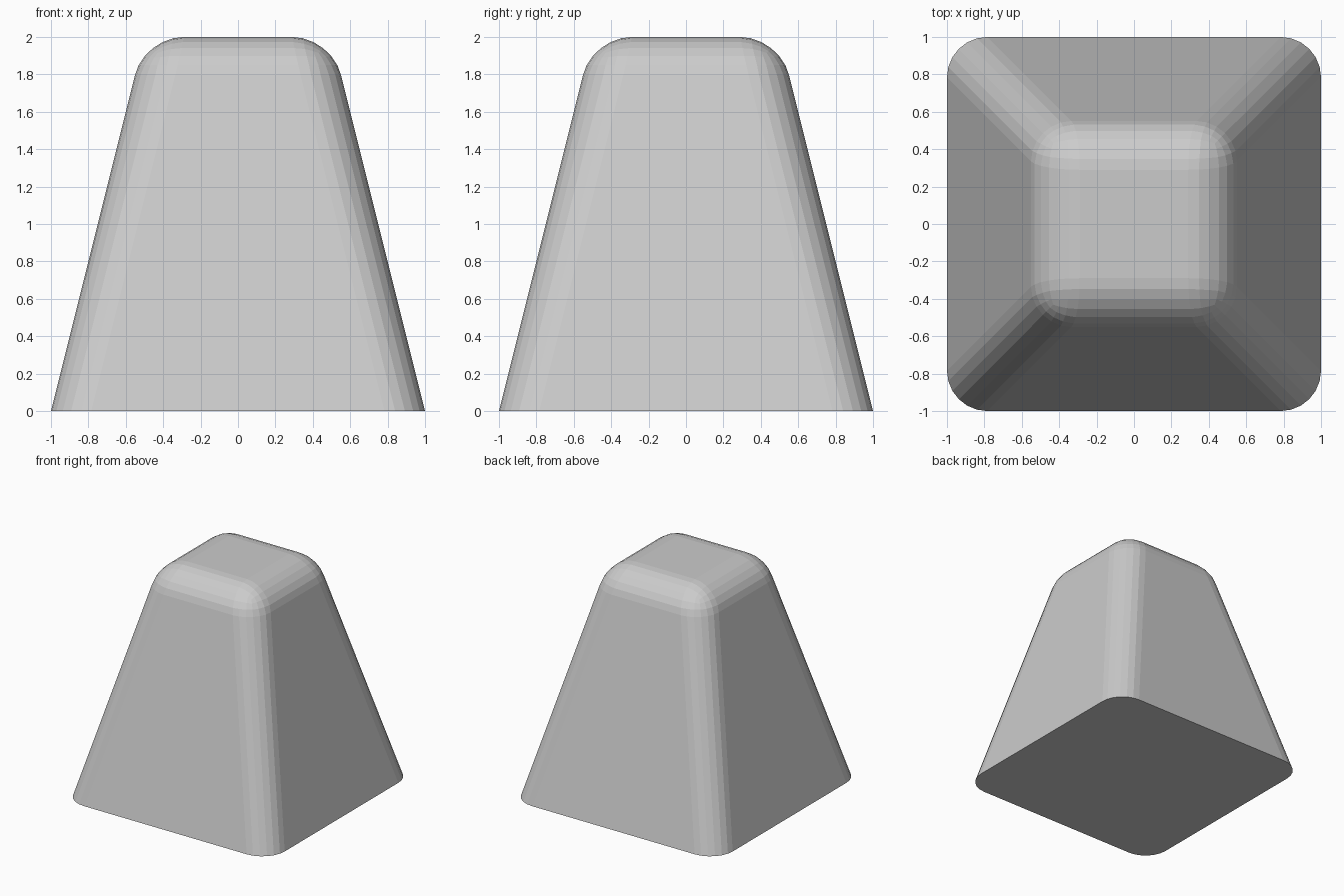
import bpy, bmesh

if "Cube" in bpy.data.objects:
    bpy.data.objects.remove(bpy.data.objects["Cube"])

# Tapered block: wide square base, narrower square top
bm = bmesh.new()
bmesh.ops.create_cube(bm, size=2)
for v in bm.verts:
    v.co.z += 1
    if v.co.z > 1:
        v.co.x *= 0.5
        v.co.y *= 0.5

# Round the corner and top edges, keep the base edges sharp
edges = [e for e in bm.edges if max(v.co.z for v in e.verts) > 1]
bmesh.ops.bevel(bm, geom=edges, offset=0.21, offset_type='OFFSET',
                segments=6, profile=0.5, affect='EDGES')
bmesh.ops.recalc_face_normals(bm, faces=bm.faces)

mesh = bpy.data.meshes.new("tapered_block")
bm.to_mesh(mesh)
bm.free()
block = bpy.data.objects.new("tapered_block", mesh)
bpy.context.collection.objects.link(block)
